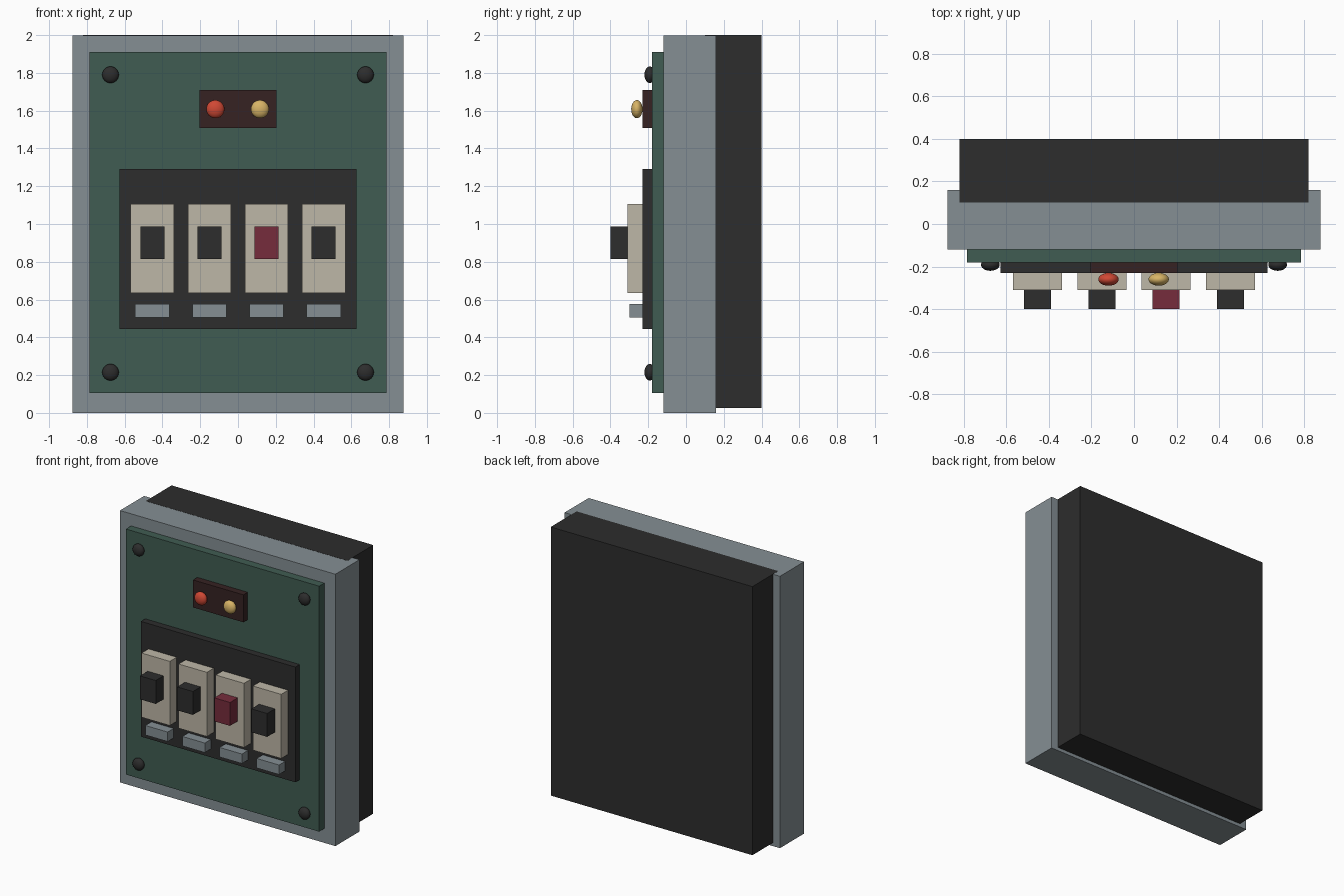
import bpy
import bmesh
from mathutils import Matrix, Vector

old = bpy.data.objects.get("Cube")
if old:
    bpy.data.objects.remove(old, do_unlink=True)


def linear(c):
    c /= 255
    return c / 12.92 if c <= 0.04045 else ((c + 0.055) / 1.055) ** 2.4


def material(name, r, g, b):
    mat = bpy.data.materials.new(name)
    mat.use_nodes = True
    col = (linear(r), linear(g), linear(b), 1)
    mat.diffuse_color = col
    mat.node_tree.nodes["Principled BSDF"].inputs["Base Color"].default_value = col
    return mat


grey = material("steel grey", 133, 143, 148)
green = material("panel green", 64, 92, 82)
black = material("matte black", 45, 45, 45)
cream = material("breaker cream", 190, 183, 167)
maroon = material("switch maroon", 118, 44, 60)
brown = material("dark brown", 54, 34, 34)
red = material("lamp red", 208, 72, 52)
amber = material("lamp amber", 216, 180, 102)


def finish(name, bm, mat):
    mesh = bpy.data.meshes.new(name)
    bm.to_mesh(mesh)
    bm.free()
    mesh.materials.append(mat)
    obj = bpy.data.objects.new(name, mesh)
    bpy.context.collection.objects.link(obj)
    return obj


def box(name, mat, x, y, z):
    """Box from (min, max) pairs on each axis."""
    lo, hi = Vector((x[0], y[0], z[0])), Vector((x[1], y[1], z[1]))
    bm = bmesh.new()
    bmesh.ops.create_cube(bm, size=1, matrix=Matrix.Translation((lo + hi) / 2)
                          @ Matrix.Diagonal((*(hi - lo), 1)))
    return finish(name, bm, mat)


def dome(name, mat, centre, radius, depth):
    """Sphere flattened along y."""
    bm = bmesh.new()
    bmesh.ops.create_uvsphere(bm, u_segments=24, v_segments=16, radius=1,
                              matrix=Matrix.Translation(centre)
                              @ Matrix.Diagonal((radius, depth, radius, 1)))
    for face in bm.faces:
        face.smooth = True
    return finish(name, bm, mat)


def span(centre, width):
    return centre - width / 2, centre + width / 2


# Enclosure: rear box sunk into the front frame, and the cover panel
box("rear_box", black, span(0, 1.64), (0.1, 0.4), (0.025, 2.0))
box("front_frame", grey, span(0, 1.752), (-0.12, 0.16), (0, 1.999))
box("cover_panel", green, span(0, 1.572), (-0.18, -0.12), (0.105, 1.91))

# Corner screws
for side, x in (("right", -0.675), ("left", 0.675)):
    for level, z in (("lower", 0.215), ("upper", 1.79)):
        dome(f"{level}_{side}_screw", black, (x, -0.192, z), 0.044, 0.028)

# Indicator lamps on their plate
box("lamp_plate", brown, span(0, 0.41), (-0.23, -0.18), (1.508, 1.71))
dome("red_lamp", red, (-0.12, -0.26, 1.608), 0.048, 0.03)
dome("amber_lamp", amber, (0.116, -0.26, 1.608), 0.048, 0.03)

# Breaker row: body, switch and label holder on a dark backing
box("breaker_backing", black, span(0, 1.256), (-0.23, -0.18), (0.445, 1.292))
for i in range(4):
    x = -0.453 + i * 0.302
    n = i + 1
    box(f"breaker_body_{n}", cream, span(x, 0.23), (-0.31, -0.23), (0.634, 1.106))
    box(f"breaker_switch_{n}", maroon if i == 2 else black,
        span(x, 0.128), (-0.4, -0.31), (0.814, 0.986))
    box(f"label_holder_{n}", grey, span(x, 0.182), (-0.3, -0.23), (0.506, 0.576))
